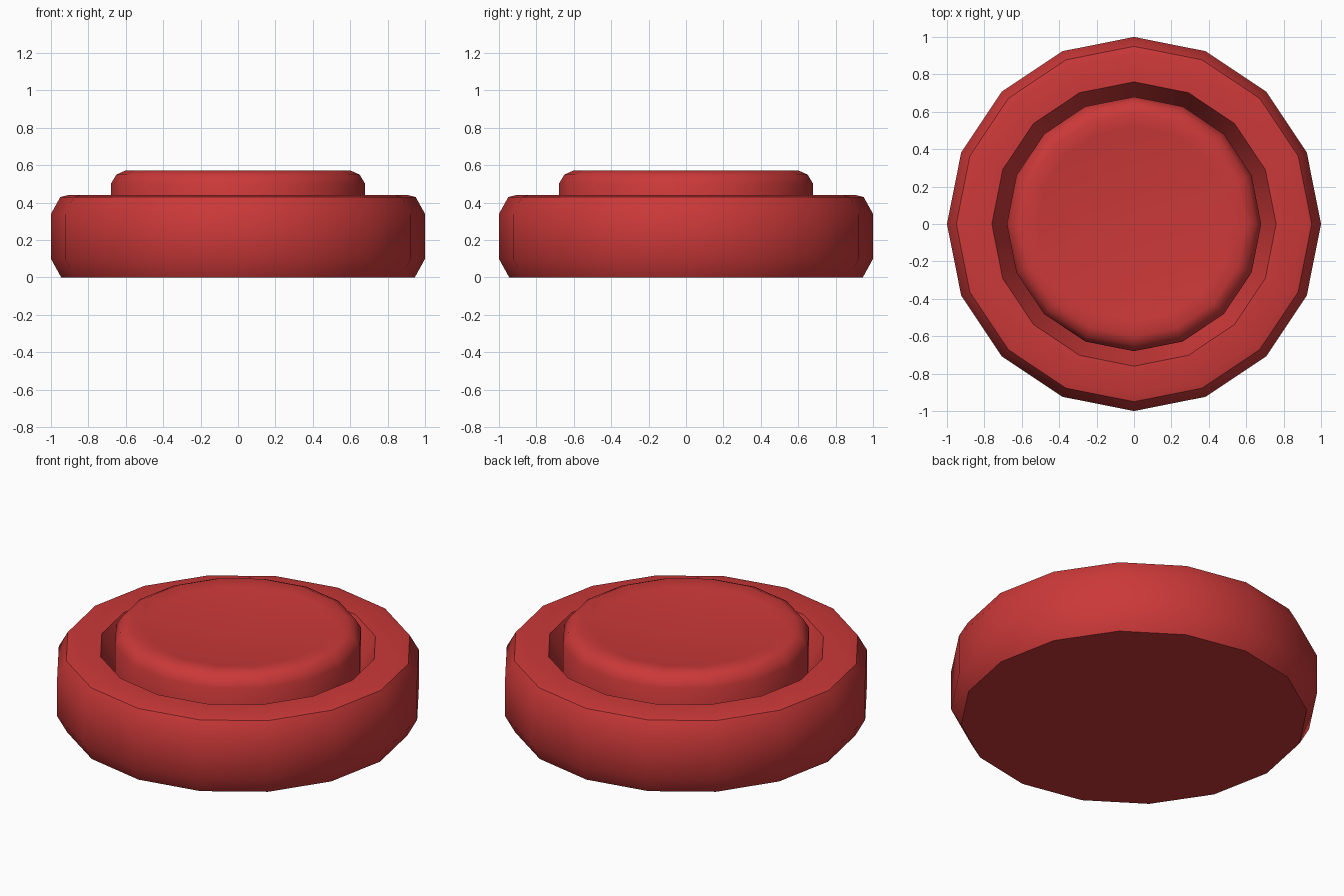
import bpy, bmesh, math

if "Cube" in bpy.data.objects:
    bpy.data.objects.remove(bpy.data.objects["Cube"])

SIDES = 16

red = bpy.data.materials.new("button red")
red.diffuse_color = (0.60, 0.04, 0.04, 1.0)
red.use_nodes = True
red.node_tree.nodes["Principled BSDF"].inputs["Base Color"].default_value = red.diffuse_color


def lathe(name, profile):
    """Spin an (r, z) profile; r = 0 closes to a point, otherwise the end stays open."""
    bm = bmesh.new()
    rings = []
    for r, z in profile:
        if r == 0:
            rings.append([bm.verts.new((0, 0, z))] * SIDES)
        else:
            rings.append([bm.verts.new((r * math.cos(2 * math.pi * i / SIDES),
                                        r * math.sin(2 * math.pi * i / SIDES), z))
                          for i in range(SIDES)])
    for low, high in zip(rings, rings[1:]):
        for i in range(SIDES):
            j = (i + 1) % SIDES
            corners = [low[i], low[j], high[j], high[i]]
            bm.faces.new(list(dict.fromkeys(corners)))
    bmesh.ops.recalc_face_normals(bm, faces=bm.faces)
    # the centre of the profile must end up facing up
    bm.normal_update()
    mesh = bpy.data.meshes.new(name)
    bm.to_mesh(mesh)
    bm.free()
    mesh.materials.append(red)
    obj = bpy.data.objects.new(name, mesh)
    bpy.context.collection.objects.link(obj)
    bpy.ops.object.select_all(action='DESELECT')
    obj.select_set(True)
    bpy.context.view_layer.objects.active = obj
    bpy.ops.object.shade_smooth_by_angle(angle=math.radians(38))
    return obj


# Housing, groove and dished button as one continuous turned body
lathe("push_button", [
    (0, 0), (0.945, 0),
    (1.0, 0.10), (1.0, 0.34),               # outer wall
    (0.95, 0.43), (0.91, 0.44), (0.76, 0.44),  # rim top
    (0.68, 0.27),                           # sloped groove
    (0.68, 0.50), (0.65, 0.55), (0.60, 0.573),  # button side and rounded lip
    (0.52, 0.562), (0, 0.53),               # shallow dish
])
